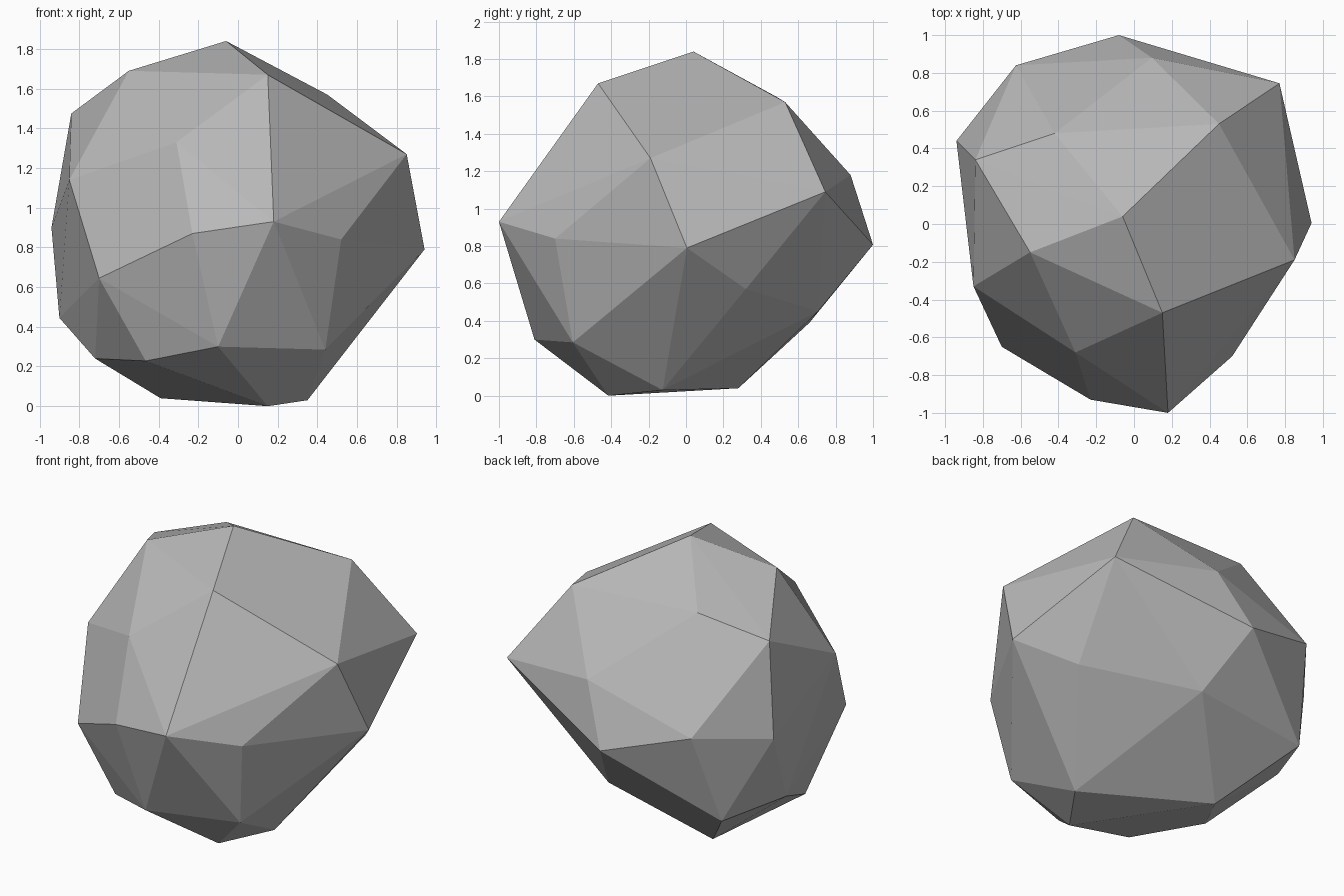
import bpy
import bmesh

if "Cube" in bpy.data.objects:
    bpy.data.objects.remove(bpy.data.objects["Cube"])

# Corner points of the faceted boulder, ring by ring
CROWN = [(-.06, .04, 1.84), (-.55, -.15, 1.69), (.15, -.47, 1.67), (.45, .53, 1.57),
         (-.42, .48, 1.60), (-.84, .34, 1.475), (.60, .235, 1.445)]
SHOULDER = [(.85, -.19, 1.27), (-.31, -.68, 1.33), (-.85, -.33, 1.14), (-.14, .72, 1.335),
            (.095, .88, 1.18), (.77, .745, 1.09)]
WAIST = [(-.94, .44, .90), (-.70, -.65, .645), (-.23, -.93, .87), (.18, -1, .93),
         (.52, -.70, .84), (.94, .005, .79), (-.08, 1, .807), (-.625, .84, .97)]
FOOT = [(-.90, .25, .445), (-.72, -.20, .24), (-.465, -.60, .228), (-.10, -.81, .30),
        (.44, -.605, .285), (.695, .32, .57), (.065, .705, .45), (-.72, .66, .39)]
BASE = [(.35, -.125, .03), (.15, -.415, 0), (-.39, .28, .04)]

bm = bmesh.new()
verts = [bm.verts.new(p) for p in CROWN + SHOULDER + WAIST + FOOT + BASE]

# Wrap the points in a faceted skin
bmesh.ops.convex_hull(bm, input=verts, use_existing_faces=False)


def make_valley(a, b, top, low):
    """Swap ridge a-b for the shallow valley top-low."""
    edge = bm.edges.get((a, b))
    if edge and len(edge.link_faces) == 2:
        corners = {v for f in edge.link_faces for v in f.verts}
        if corners == {a, b, top, low}:
            bmesh.utils.edge_rotate(edge, True)


# Shallow crease running down the back from the peak
make_valley(verts[3], verts[4], verts[0], verts[10])

# Tidy loose points and normals
bmesh.ops.delete(bm, geom=[v for v in bm.verts if not v.link_faces], context='VERTS')
bmesh.ops.recalc_face_normals(bm, faces=bm.faces[:])

mesh = bpy.data.meshes.new("boulder")
bm.to_mesh(mesh)
bm.free()

# One flat stone grey
stone = bpy.data.materials.new("stone grey")
stone.diffuse_color = (0.48, 0.48, 0.48, 1)
stone.use_nodes = True
stone.node_tree.nodes["Principled BSDF"].inputs["Base Color"].default_value = stone.diffuse_color
mesh.materials.append(stone)
boulder = bpy.data.objects.new("boulder", mesh)
bpy.context.collection.objects.link(boulder)
